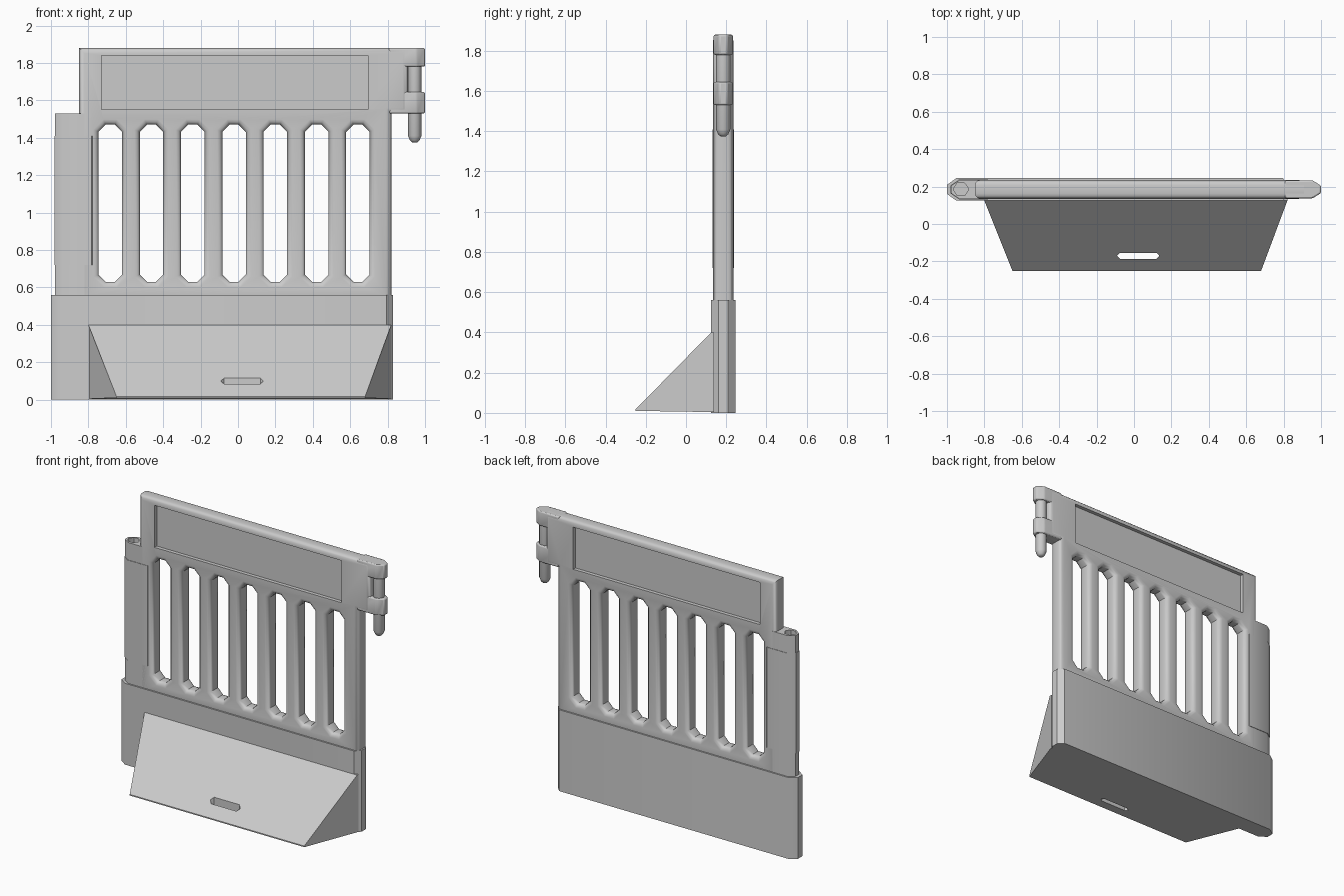
import bpy, bmesh
from math import pi, radians

if "Cube" in bpy.data.objects:
    bpy.data.objects.remove(bpy.data.objects["Cube"], do_unlink=True)

mat = bpy.data.materials.new("light grey plastic")
mat.use_nodes = True
GREY = (0.6, 0.6, 0.6, 1)
mat.diffuse_color = GREY
mat.node_tree.nodes["Principled BSDF"].inputs["Base Color"].default_value = GREY

MID = 0.185  # depth of the barrier's centre plane


def add(name, bm):
    bmesh.ops.recalc_face_normals(bm, faces=bm.faces)
    mesh = bpy.data.meshes.new(name)
    bm.to_mesh(mesh)
    bm.free()
    mesh.materials.append(mat)
    obj = bpy.data.objects.new(name, mesh)
    bpy.context.collection.objects.link(obj)
    return obj


def prism(name, plan, z0, z1):
    bm = bmesh.new()
    low = bm.faces.new([bm.verts.new((x, y, z0)) for x, y in plan])
    up = bmesh.ops.extrude_face_region(bm, geom=[low])["geom"]
    bmesh.ops.translate(bm, vec=(0, 0, z1 - z0),
                        verts=[v for v in up if isinstance(v, bmesh.types.BMVert)])
    return add(name, bm)


def rounded_plan(x0, x1, half, left, right, tip=0.4, mid=MID):
    """Bar seen from above, with chamfered ends."""
    t = half * tip
    return [(x0, mid - t), (x0 + left, mid - half), (x1 - right, mid - half), (x1, mid - t),
            (x1, mid + t), (x1 - right, mid + half), (x0 + left, mid + half), (x0, mid + t)]


def box(name, x0, x1, y0, y1, z0, z1):
    return prism(name, [(x0, y0), (x1, y0), (x1, y1), (x0, y1)], z0, z1)


def cut(obj, *cutters):
    for c in cutters:
        mod = obj.modifiers.new("cut", 'BOOLEAN')
        mod.operation = 'DIFFERENCE'
        mod.solver = 'EXACT'
        mod.object = c
    deps = bpy.context.evaluated_depsgraph_get()
    mesh = bpy.data.meshes.new_from_object(obj.evaluated_get(deps))
    obj.modifiers.clear()
    obj.data = mesh
    for c in cutters:
        bpy.data.objects.remove(c, do_unlink=True)


def smooth(obj, angle=40):
    bpy.ops.object.select_all(action='DESELECT')
    obj.select_set(True)
    bpy.context.view_layer.objects.active = obj
    bpy.ops.object.shade_smooth_by_angle(angle=radians(angle))


# Base block
base = prism("base_block", rounded_plan(-1.0, 0.83, 0.06, 0.05, 0.035), 0, 0.56)
smooth(base)

# Sloping foot with a drain slot
bm = bmesh.new()
ends = []
for back, front in ((-0.8, -0.65), (0.82, 0.68)):
    ends.append([bm.verts.new(p) for p in (
        (back, 0.14, 0.4), (back, 0.125, 0.4), (front, -0.25, 0.018),
        (front, -0.25, 0.01), (back, 0.14, 0.004))])
a, b = ends
bm.faces.new(a)
bm.faces.new(b)
for i in range(5):
    j = (i + 1) % 5
    bm.faces.new((a[i], a[j], b[j], b[i]))
foot = add("sloping_foot", bm)
cut(foot, prism("slot_cutter", rounded_plan(-0.09, 0.135, 0.016, 0.016, 0.016, 0.1, -0.17), -0.1, 0.3))

# Barred frame: outline with seven chamfered openings and soft edges
curve = bpy.data.curves.new("barred_frame", 'CURVE')
curve.dimensions = '2D'
curve.fill_mode = 'BOTH'
curve.extrude = 0.022
curve.bevel_depth = 0.028
curve.bevel_resolution = 2
curve.offset = -0.028


def loop(points):
    s = curve.splines.new('POLY')
    s.points.add(len(points) - 1)
    for p, (x, z) in zip(s.points, points):
        p.co = (x, z, 0, 1)
    s.use_cyclic_u = True


loop([(-0.85, 0.52), (0.82, 0.52), (0.82, 1.53), (0.91, 1.53), (0.91, 1.88), (-0.85, 1.88)])
Z0, Z1, HW, CH = 0.63, 1.47, 0.0625, 0.038
for i in range(7):
    c = -0.683 + 0.2207 * i
    h = HW - CH
    loop([(c - HW, Z0 + CH), (c - h, Z0), (c + h, Z0), (c + HW, Z0 + CH),
          (c + HW, Z1 - CH), (c + h, Z1), (c - h, Z1), (c - HW, Z1 - CH)])
source = bpy.data.objects.new("frame_curve", curve)
bpy.context.collection.objects.link(source)
deps = bpy.context.evaluated_depsgraph_get()
mesh = bpy.data.meshes.new_from_object(source.evaluated_get(deps))
bm = bmesh.new()
bm.from_mesh(mesh)
bpy.data.objects.remove(source, do_unlink=True)
bmesh.ops.remove_doubles(bm, verts=bm.verts, dist=0.0002)
for v in bm.verts:
    x, z, d = v.co
    v.co = (x, MID - d, z)
for f in bm.faces:
    f.material_index = 0
frame = add("barred_frame", bm)

# Sunken sign panel on both faces
DEPTH = 0.025
cut(frame,
    box("front_panel_cutter", -0.73, 0.695, 0, MID - 0.05 + DEPTH, 1.55, 1.84),
    box("back_panel_cutter", -0.73, 0.695, MID + 0.05 - DEPTH, 0.4, 1.55, 1.84))
smooth(frame)

# Hollow socket post with a slightly thicker sleeve
post = prism("socket_post", rounded_plan(-0.978, -0.755, 0.05, 0.045, 0.03), 0.54, 1.53)
cut(post, prism("socket_cutter", rounded_plan(-0.965, -0.885, 0.033, 0.02, 0.02, 0.1), 1.0, 1.7))
smooth(post)
sleeve = prism("post_sleeve", rounded_plan(-0.981, -0.752, 0.053, 0.046, 0.03), 0.72, 1.41)
cut(sleeve, prism("sleeve_cutter", rounded_plan(-0.965, -0.885, 0.033, 0.02, 0.02, 0.1), 1.0, 1.7))
smooth(sleeve)

# Hinge brackets
for name, z0, z1 in (("lower_bracket", 1.53, 1.645), ("upper_bracket", 1.78, 1.88)):
    bracket = prism(name, rounded_plan(0.8, 1.0, 0.048, 0.01, 0.045), z0, z1)
    bev = bracket.modifiers.new("soft", 'BEVEL')
    bev.width = 0.008
    bev.segments = 2
    smooth(bracket)

# Hinge pin: a round bar with a tapered tip
bm = bmesh.new()
PX, R = 0.945, 0.036
rings = []
for z, r in ((1.375, 0.014), (1.385, 0.025), (1.41, R), (1.8, R)):
    ring = bmesh.ops.create_circle(bm, segments=12, radius=r)["verts"]
    for v in ring:
        v.co.x += PX
        v.co.y += MID
        v.co.z = z
    rings.append(ring)
for lo, hi in zip(rings, rings[1:]):
    for i in range(12):
        j = (i + 1) % 12
        bm.faces.new((lo[i], lo[j], hi[j], hi[i]))
bm.faces.new(rings[0])
bm.faces.new(rings[-1])
smooth(add("hinge_pin", bm), 50)
